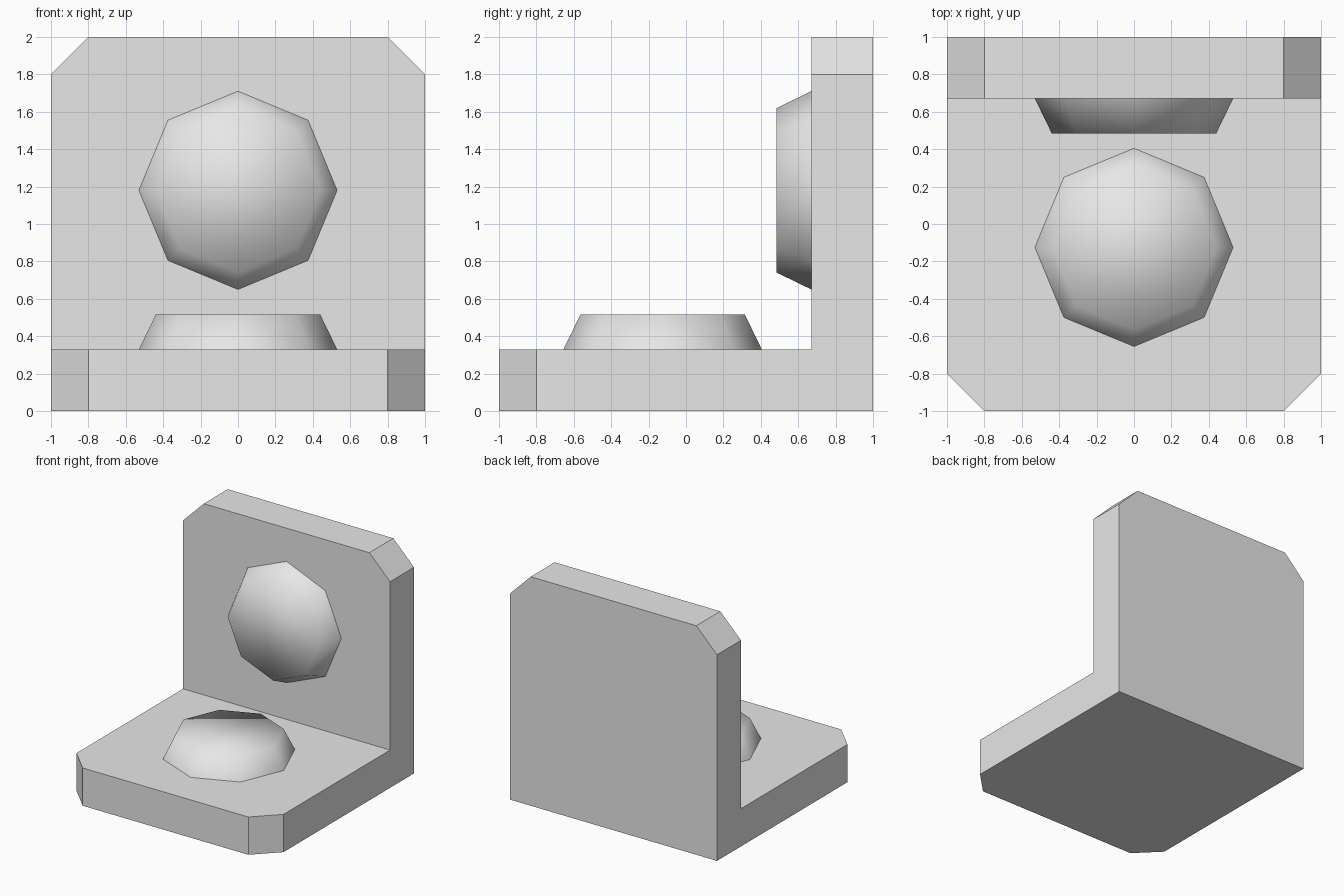
import bpy
import bmesh
import math
from mathutils import Matrix, Vector

cube = bpy.data.objects.get("Cube")
if cube:
    bpy.data.objects.remove(cube, do_unlink=True)

THICK = 0.33     # plate thickness
CHAMFER = 0.2    # cut at the outer corners

grey = bpy.data.materials.new("light_grey")
grey.use_nodes = True
grey.diffuse_color = (0.8, 0.8, 0.8, 1)
grey.node_tree.nodes["Principled BSDF"].inputs["Base Color"].default_value = grey.diffuse_color


def add_object(name, bm, smooth=False):
    for face in bm.faces:
        face.smooth = smooth
    mesh = bpy.data.meshes.new(name)
    bm.to_mesh(mesh)
    bm.free()
    mesh.materials.append(grey)
    obj = bpy.data.objects.new(name, mesh)
    bpy.context.collection.objects.link(obj)
    return obj


def make_bracket():
    # L-shaped side profile, extruded across the width
    inner = 1 - THICK
    profile = [(-1, 0), (1, 0), (1, 2), (inner, 2), (inner, THICK), (-1, THICK)]
    bm = bmesh.new()
    side = bm.faces.new([bm.verts.new((-1, y, z)) for y, z in profile])
    result = bmesh.ops.extrude_face_region(bm, geom=[side])
    moved = [v for v in result["geom"] if isinstance(v, bmesh.types.BMVert)]
    bmesh.ops.translate(bm, verts=moved, vec=(2, 0, 0))
    bmesh.ops.recalc_face_normals(bm, faces=bm.faces[:])

    # Chamfer the front corners of the base and the top corners of the wall
    def is_corner(edge):
        a, b = (v.co for v in edge.verts)
        across = abs(a.x - b.x) > 1
        at_front = a.y < -0.99 and b.y < -0.99
        at_top = a.z > 1.99 and b.z > 1.99
        return not across and (at_front or at_top)

    corners = [e for e in bm.edges if is_corner(e)]
    bmesh.ops.bevel(bm, geom=corners, offset=CHAMFER, segments=1,
                    affect='EDGES', clamp_overlap=False)
    add_object("corner_bracket", bm)


def make_bolt_head(name, location, tilt):
    # Eight-sided tapered head, open where it meets the plate
    bm = bmesh.new()
    bmesh.ops.create_cone(bm, cap_ends=True, segments=8,
                          radius1=0.53, radius2=0.44, depth=0.185)
    bmesh.ops.translate(bm, verts=bm.verts[:], vec=(0, 0, 0.0925))
    hidden = [f for f in bm.faces if f.calc_center_median().z < 0.01]
    bmesh.ops.delete(bm, geom=hidden, context='FACES_ONLY')
    obj = add_object(name, bm, smooth=True)
    obj.data.transform(Matrix.Rotation(tilt, 4, 'X'))
    obj.location = Vector(location)


make_bracket()
make_bolt_head("base_bolt_head", (0, -0.125, THICK), 0)
make_bolt_head("wall_bolt_head", (0, 1 - THICK, 1.18), math.radians(90))
